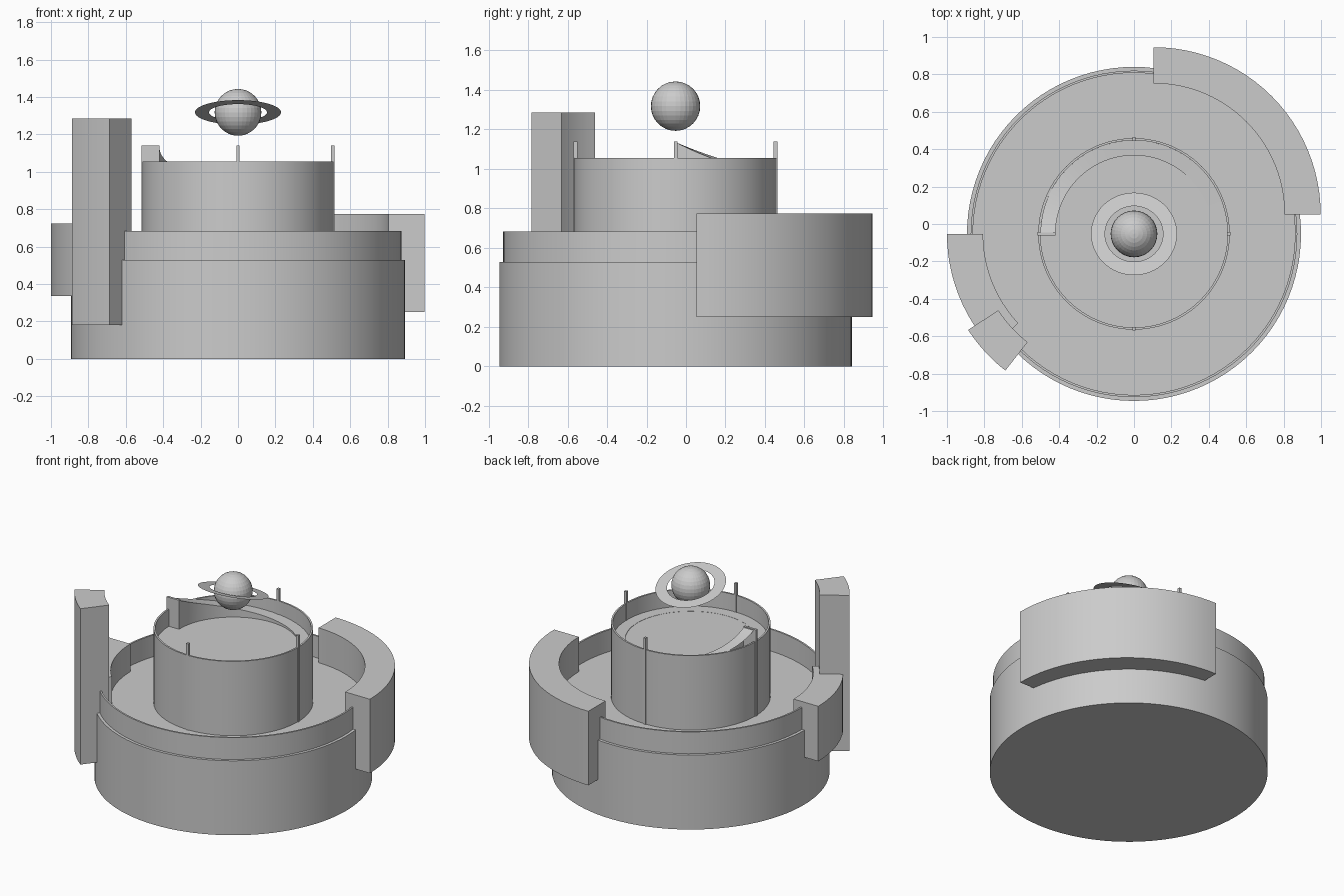
import bpy, bmesh
from math import sin, cos, radians, pi
from mathutils import Matrix

if "Cube" in bpy.data.objects:
    bpy.data.objects.remove(bpy.data.objects["Cube"])

CY = -0.053  # common axis of the round body


def finish(name, bm):
    bmesh.ops.recalc_face_normals(bm, faces=bm.faces)
    me = bpy.data.meshes.new(name)
    bm.to_mesh(me)
    bm.free()
    ob = bpy.data.objects.new(name, me)
    bpy.context.collection.objects.link(ob)
    bpy.ops.object.select_all(action='DESELECT')
    bpy.context.view_layer.objects.active = ob
    ob.select_set(True)
    bpy.ops.object.shade_smooth_by_angle(angle=radians(25))
    return ob


def lathe(name, profile, closed=False, n=96):
    """Spin an (r, z) profile about the body axis."""
    bm = bmesh.new()
    vs = [bm.verts.new((r, CY, z)) for r, z in profile]
    last = len(vs) if closed else len(vs) - 1
    es = [bm.edges.new((vs[i], vs[(i + 1) % len(vs)])) for i in range(last)]
    bmesh.ops.spin(bm, geom=vs + es, cent=(0, CY, 0), axis=(0, 0, 1),
                   angle=2 * pi, steps=n, use_merge=True)
    bmesh.ops.remove_doubles(bm, verts=bm.verts, dist=1e-5)
    return finish(name, bm)


def sector(name, center, a0, a1, z0, z1, n, r0=0.70, r1=0.893):
    """Solid piece of a ring between two angles."""
    bm = bmesh.new()
    angs = [radians(a0 + (a1 - a0) * i / n) for i in range(n + 1)]
    pts = [(r1, a) for a in angs] + [(r0, a) for a in reversed(angs)]
    f = bm.faces.new([bm.verts.new((center[0] + r * cos(a), center[1] + r * sin(a), z0))
                      for r, a in pts])
    ext = bmesh.ops.extrude_face_region(bm, geom=[f])['geom']
    bmesh.ops.translate(bm, vec=(0, 0, z1 - z0),
                        verts=[g for g in ext if isinstance(g, bmesh.types.BMVert)])
    return finish(name, bm)


def box(name, r0, r1, width, z0, z1, angle):
    """Radial box at an angle around the body axis."""
    bm = bmesh.new()
    bmesh.ops.create_cube(bm, size=1)
    m = (Matrix.Translation((0, CY, 0)) @ Matrix.Rotation(radians(angle), 4, 'Z')
         @ Matrix.Translation(((r0 + r1) / 2, 0, (z0 + z1) / 2))
         @ Matrix.Diagonal((r1 - r0, width, z1 - z0, 1)))
    bmesh.ops.transform(bm, matrix=m, verts=bm.verts)
    return finish(name, bm)


# Round body
lathe("base", [(0, 0), (0.893, 0), (0.893, 0.528), (0, 0.528)])
lathe("terrace_rim", [(0.873, 0.528), (0.873, 0.683), (0.861, 0.683), (0.861, 0.528)], True)
lathe("inner_tower", [(0.512, 0.528), (0.512, 1.055), (0.50, 1.055), (0.50, 0.935), (0, 0.935)])

# Wall segments pushed outward from the body
sector("right_arc", (0.105, CY + 0.105), 0, 90, 0.25, 0.775, 24)
sector("left_arc", (-0.107, CY), 180, 223, 0.335, 0.725, 12)
sector("tall_wedge", (-0.138, -0.08), 213, 232, 0.18, 1.285, 6)

# Posts on the tower and the panel where the ramp starts
for i in range(4):
    box(f"post_{i}", 0.497, 0.517, 0.018, 0.528, 1.14, 90 * i)
box("ramp_panel", 0.42, 0.51, 0.016, 0.935, 1.14, 180)

# Ramp winding down clockwise inside the tower wall
bm = bmesh.new()
prev = None
N = 72
for i in range(N + 1):
    t = i / N
    a = radians(180 - 307 * t)
    z = 0.936 + 0.2 * (1 - t) ** 6
    row = [bm.verts.new((r * cos(a), CY + r * sin(a), h))
           for r, h in ((0.42, 0.935), (0.42, z), (0.50, z))]
    if prev:
        for j in range(2):
            bm.faces.new((prev[j], prev[j + 1], row[j + 1], row[j]))
    prev = row
finish("ramp", bm)

# Floating globe
bm = bmesh.new()
bmesh.ops.create_uvsphere(bm, u_segments=32, v_segments=16, radius=0.125,
                          matrix=Matrix.Translation((0, CY, 1.318)))
globe = finish("globe", bm)
globe.data.shade_flat()

# Flat tilted ring, front edge raised
bm = bmesh.new()
rows = [[bm.verts.new((r * cos(2 * pi * i / 64), r * sin(2 * pi * i / 64), 0))
         for r in (0.155, 0.23)] for i in range(64)]
for p, q in zip(rows, rows[1:] + rows[:1]):
    bm.faces.new((p[0], p[1], q[1], q[0]))
ring = finish("globe_ring", bm)
ring.location = (0, CY, 1.318)
ring.rotation_euler.x = radians(-16.5)
